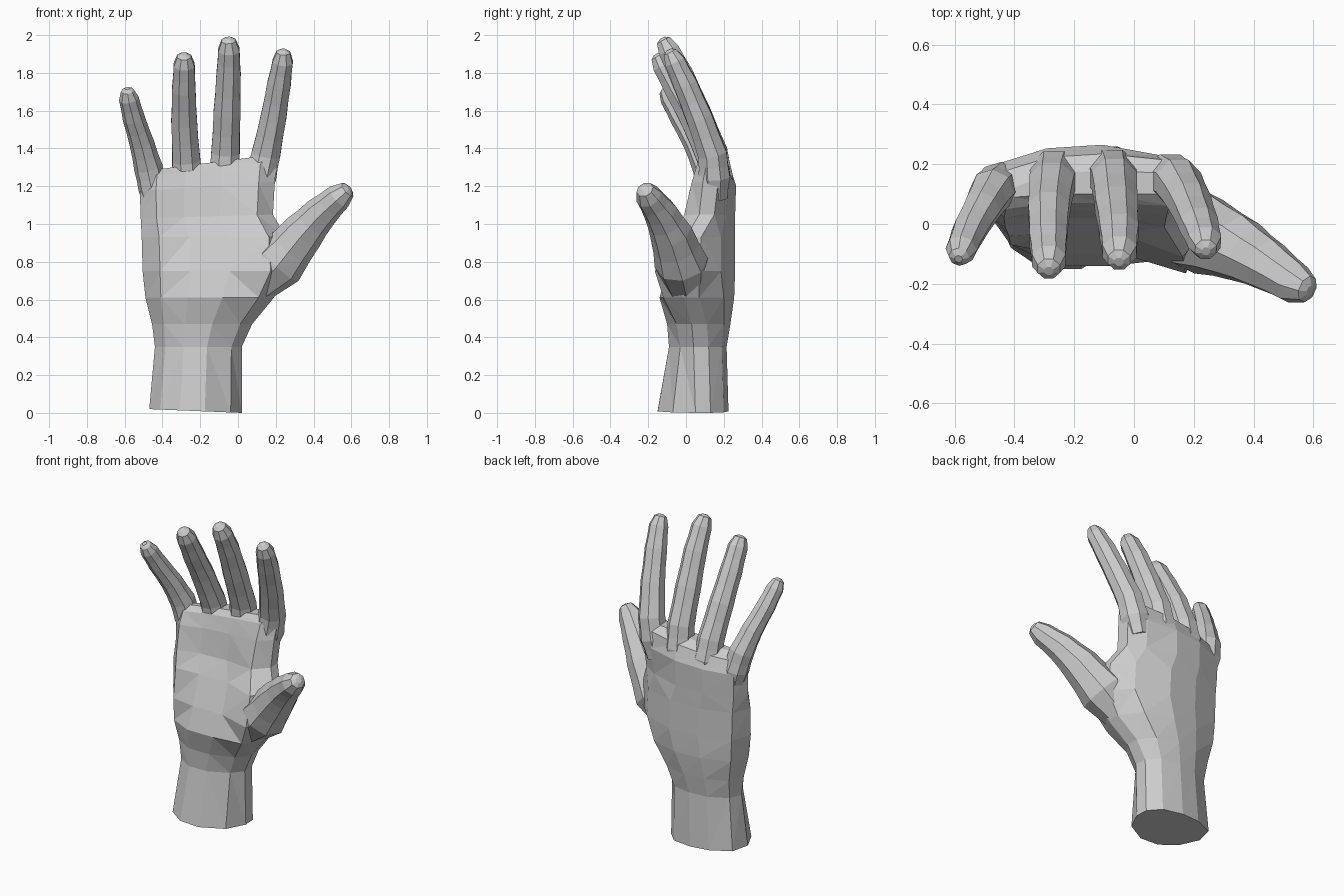
import bpy, bmesh, math
from mathutils import Vector

if "Cube" in bpy.data.objects:
    bpy.data.objects.remove(bpy.data.objects["Cube"])

skin = bpy.data.materials.new("plain grey")
skin.diffuse_color = (0.6, 0.6, 0.6, 1)
skin.use_nodes = True
skin.node_tree.nodes["Principled BSDF"].inputs["Base Color"].default_value = skin.diffuse_color


def loft(name, rings):
    """Closed flat-shaded tube through rings of equal point count."""
    bm = bmesh.new()
    loops = [[bm.verts.new(p) for p in ring] for ring in rings]
    n = len(loops[0])
    for a, b in zip(loops, loops[1:]):
        for i in range(n):
            j = (i + 1) % n
            bm.faces.new((a[i], a[j], b[j], b[i]))
    bm.faces.new(loops[0])
    bm.faces.new(loops[-1])
    bmesh.ops.triangulate(bm, faces=[f for f in bm.faces if len(f.verts) == 4])
    bmesh.ops.recalc_face_normals(bm, faces=bm.faces)
    mesh = bpy.data.meshes.new(name)
    bm.to_mesh(mesh)
    bm.free()
    mesh.materials.append(skin)
    ob = bpy.data.objects.new(name, mesh)
    bpy.context.collection.objects.link(ob)
    return ob


def palm_ring(z, tilt, xl, xr, yl, yr, yb, ybr, yfr, yfm, yfl):
    """Cross-section: little-finger edge, arched back, thumb edge, palm side."""
    outline = [(0, yl), (.06, yb - .07), (.32, yb - .012), (.58, yb), (.85, ybr),
               (.99, yr + .05), (1, yr - .03), (.88, yfr), (.6, yfm), (.33, yfm),
               (.12, yfl)]
    return [Vector((xl + u * (xr - xl), y, z + tilt * (u - .5))) for u, y in outline]


def digit(name, stations, back, sides=8):
    """Tapering finger through (x, y, z, radius) stations with a rounded tip."""
    pts = [Vector(s[:3]) for s in stations]
    rad = [s[3] for s in stations]
    # extra rings halfway along each bone, slightly slimmer than the joints
    path, radii = [pts[0]], [rad[0]]
    for i in range(1, len(pts)):
        if i < len(pts) - 1:
            path.append((pts[i - 1] + pts[i]) / 2)
            radii.append((rad[i - 1] + rad[i]) / 2 * .97)
        path.append(pts[i])
        radii.append(rad[i])
    # small cap ring just past the tip
    path.append(pts[-1] + (pts[-1] - pts[-2]).normalized() * .014)
    radii.append(rad[-1] * .4)
    rings = []
    for i, (p, r) in enumerate(zip(path, radii)):
        t = (path[min(i + 1, len(path) - 1)] - path[max(i - 1, 0)]).normalized()
        side = t.cross(Vector(back)).normalized()
        up = side.cross(t)
        angles = [math.tau * (k + .5) / sides for k in range(sides)]
        rings.append([p + 1.06 * r * (side * math.cos(a) + up * math.sin(a))
                      for a in angles])
    return loft(name, rings)


# wrist and palm
hand = loft("hand", [palm_ring(*row) for row in (
    (.01, -.02, -.47, .02, .04, .08, .225, .20, -.07, -.15, -.08),
    (.35, 0, -.44, .02, .06, .07, .215, .19, -.03, -.09, -.03),
    (.47, 0, -.455, .075, .06, .06, .235, .20, -.05, -.10, -.04),
    (.61, 0, -.49, .19, .06, .02, .255, .20, -.12, -.14, -.07),
    (.75, 0, -.505, .265, .06, .02, .26, .185, -.165, -.10, -.07),
    (.93, 0, -.51, .255, .07, .03, .26, .185, -.11, -.03, -.04),
    (1.04, .02, -.515, .185, .10, .10, .26, .21, -.01, .02, -.01),
    (1.2, .05, -.52, .195, .11, .12, .265, .23, .03, .045, .02),
    (1.29, .08, -.515, .205, .13, .14, .235, .215, .06, .07, .05),
    (1.325, .085, -.48, .19, .13, .14, .18, .17, .10, .10, .09))])

# fingers and thumb
back = (0, 1, 0)
parts = [
    digit("index_finger", [(.09, .15, 1.14, .07), (.12, .15, 1.25, .085),
        (.148, .14, 1.37, .078), (.187, .072, 1.56, .07), (.217, -.003, 1.74, .064),
        (.237, -.06, 1.86, .055), (.24, -.085, 1.91, .036)], back),
    digit("middle_finger", [(-.08, .165, 1.12, .07), (-.073, .165, 1.25, .085),
        (-.066, .145, 1.38, .077), (-.058, .06, 1.59, .073), (-.05, -.025, 1.79, .066),
        (-.048, -.092, 1.92, .058), (-.05, -.12, 1.972, .038)], back),
    digit("ring_finger", [(-.262, .16, 1.1, .07), (-.268, .16, 1.23, .085),
        (-.274, .135, 1.34, .076), (-.285, .045, 1.54, .07), (-.287, -.05, 1.71, .064),
        (-.285, -.122, 1.84, .057), (-.285, -.15, 1.888, .038)], back),
    digit("little_finger", [(-.425, .135, 1.06, .06), (-.45, .13, 1.19, .074),
        (-.475, .11, 1.3, .072), (-.51, .05, 1.43, .062), (-.552, -.025, 1.56, .056),
        (-.578, -.085, 1.665, .05), (-.585, -.11, 1.706, .033)], (-.3, 1, 0)),
    digit("thumb", [(-.02, .02, .56, .07), (.215, -.025, .795, .135),
        (.345, -.08, .955, .107), (.44, -.135, 1.06, .086), (.535, -.197, 1.145, .068),
        (.58, -.218, 1.182, .044)], (.5, 1, 0)),
]

# merge the digits into the palm as one skin
bpy.context.view_layer.objects.active = hand
for part in parts:
    mod = hand.modifiers.new("join", 'BOOLEAN')
    mod.operation = 'UNION'
    mod.solver = 'EXACT'
    mod.object = part
    bpy.ops.object.modifier_apply(modifier=mod.name)
    bpy.data.objects.remove(part)
